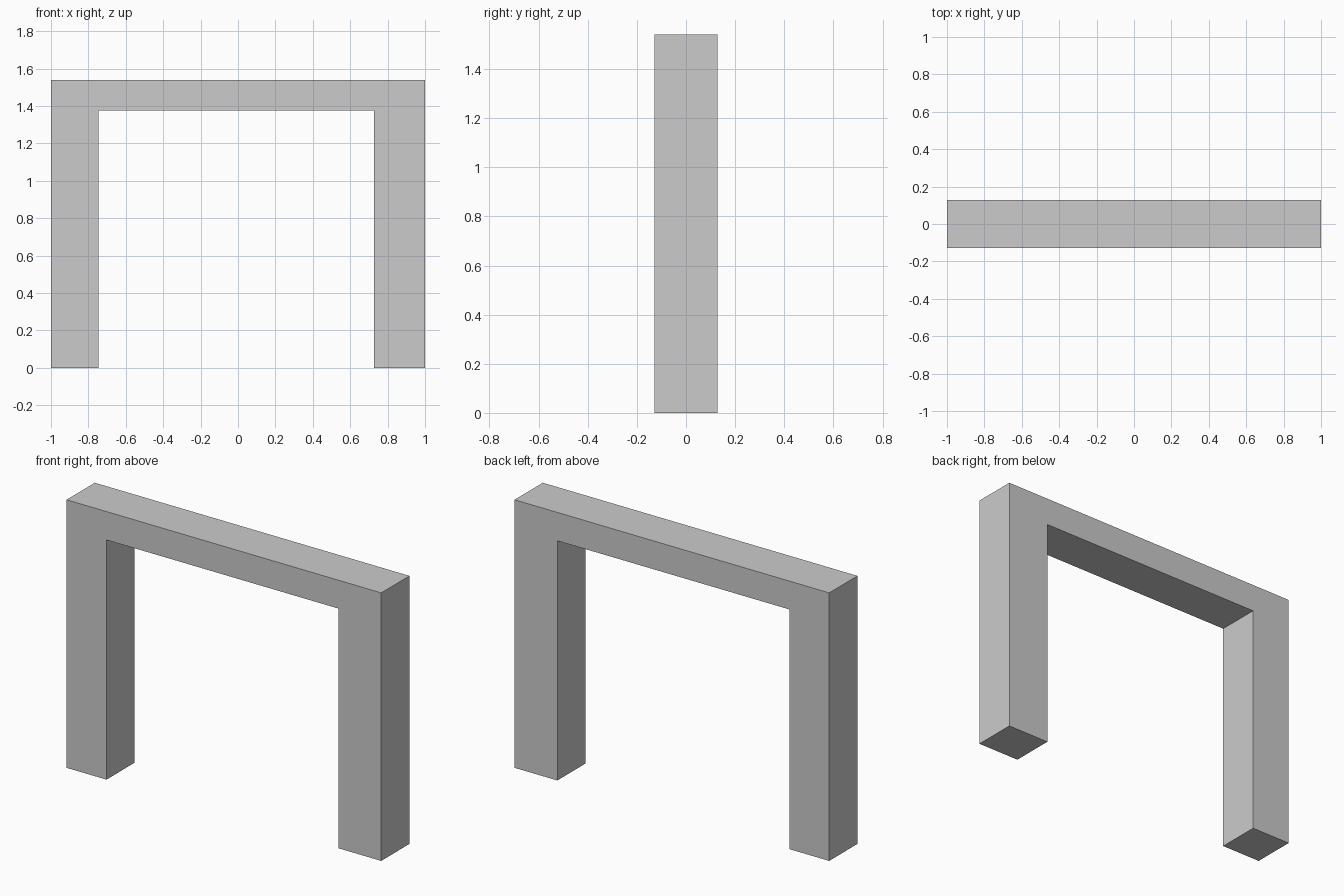
import bpy
import bmesh

if "Cube" in bpy.data.objects:
    bpy.data.objects.remove(bpy.data.objects["Cube"])

HALF_DEPTH = 0.128
TOP, UNDERSIDE = 1.54, 1.377
LEFT_INNER, RIGHT_INNER = -0.746, 0.728

# Front outline of the frame: two square legs joined by a lintel
outline = [
    (-1, 0), (LEFT_INNER, 0), (LEFT_INNER, UNDERSIDE),
    (RIGHT_INNER, UNDERSIDE), (RIGHT_INNER, 0), (1, 0),
    (1, TOP), (-1, TOP),
]

# Extrude the outline from front to back
bm = bmesh.new()
face = bm.faces.new([bm.verts.new((x, -HALF_DEPTH, z)) for x, z in outline])
extruded = bmesh.ops.extrude_face_region(bm, geom=[face], use_keep_orig=True)
back = [v for v in extruded["geom"] if isinstance(v, bmesh.types.BMVert)]
bmesh.ops.translate(bm, vec=(0, 2 * HALF_DEPTH, 0), verts=back)
bmesh.ops.recalc_face_normals(bm, faces=bm.faces)

mesh = bpy.data.meshes.new("door_frame")
bm.to_mesh(mesh)
bm.free()
bpy.context.collection.objects.link(bpy.data.objects.new("door_frame", mesh))
